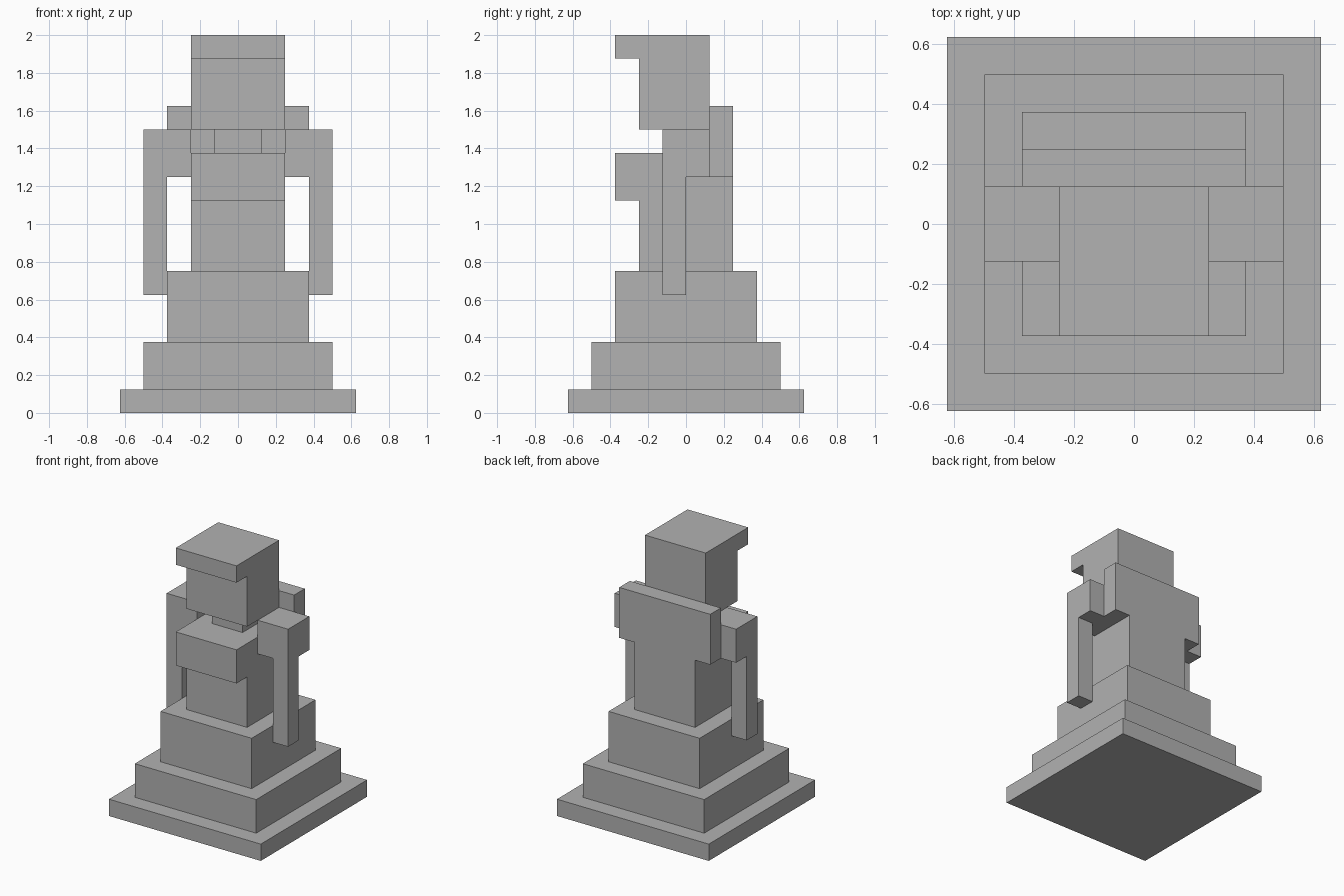
import bpy
import bmesh
from mathutils import Vector

U = 1 / 8  # one block of the building grid

cube = bpy.data.objects.get("Cube")
if cube:
    bpy.data.objects.remove(cube, do_unlink=True)

stone = bpy.data.materials.new("grey stone")
stone.use_nodes = True
stone.diffuse_color = (0.445, 0.445, 0.445, 1)
stone.node_tree.nodes["Principled BSDF"].inputs["Base Color"].default_value = stone.diffuse_color


def extrude_side(name, profile, x0, x1):
    """Extrude a (y, z) outline, given in blocks, from x0 to x1."""
    bm = bmesh.new()
    face = bm.faces.new([bm.verts.new(Vector((x0, y, z)) * U) for y, z in profile])
    result = bmesh.ops.extrude_face_region(bm, geom=[face])
    verts = [g for g in result["geom"] if isinstance(g, bmesh.types.BMVert)]
    bmesh.ops.translate(bm, verts=verts, vec=((x1 - x0) * U, 0, 0))
    bmesh.ops.recalc_face_normals(bm, faces=bm.faces)
    mesh = bpy.data.meshes.new(name)
    bm.to_mesh(mesh)
    bm.free()
    mesh.materials.append(stone)
    obj = bpy.data.objects.new(name, mesh)
    bpy.context.collection.objects.link(obj)
    return obj


def box(name, x, y, z):
    outline = [(y[0], z[0]), (y[1], z[0]), (y[1], z[1]), (y[0], z[1])]
    return extrude_side(name, outline, *x)


# Stepped pedestal
for name, half, z in (("base_plinth", 5, (0, 1)),
                      ("middle_step", 4, (1, 3)),
                      ("upper_step", 3, (3, 6))):
    box(name, (-half, half), (-half, half), z)

# Torso with projecting chest
extrude_side("torso", [(-2, 6), (2, 6), (2, 10), (1, 10), (1, 11),
                       (-3, 11), (-3, 9), (-2, 9)], -2, 2)
box("neck", (-1, 1), (-1, 1), (11, 12))

# Head with overhanging brow
extrude_side("head", [(-2, 12), (1, 12), (1, 16), (-3, 16), (-3, 15), (-2, 15)], -2, 2)

# Raised slab across the upper back
box("back_slab", (-3, 3), (1, 2), (10, 13))

# Arms, mirrored left and right
for side, s in (("left", 1), ("right", -1)):
    box(side + "_shoulder", (2 * s, 4 * s), (-1, 1), (10, 12))
    box(side + "_forearm", (3 * s, 4 * s), (-1, 0), (5, 10))
